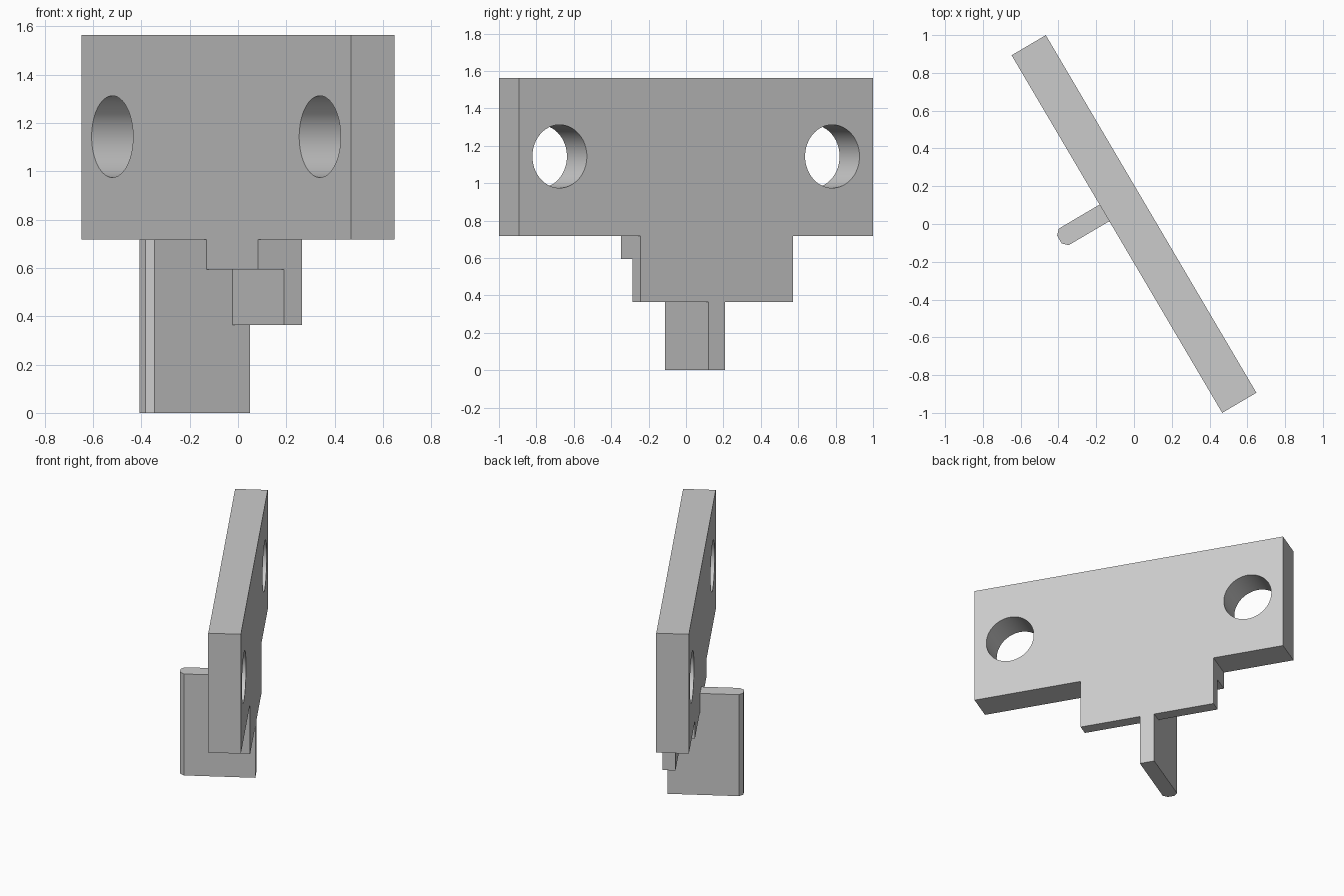
import bpy, bmesh, math
from mathutils import Matrix, Vector

cube = bpy.data.objects.get("Cube")
if cube:
    bpy.data.objects.remove(cube, do_unlink=True)

# The bracket is built along x, then turned about z
TURN = Matrix.Rotation(math.radians(-59.5), 4, 'Z')
HALF_T = 0.105          # half plate thickness
LEDGE = 0.02            # inner face of the thin lower lip
Z_LIP, Z_STEP, Z_PLATE, Z_TOP = 0.364, 0.594, 0.718, 1.563
MID = -0.13             # centre of stem and fin along the plate

grey = bpy.data.materials.new("plain grey")
grey.use_nodes = True
grey.diffuse_color = (0.6, 0.6, 0.6, 1)
grey.node_tree.nodes["Principled BSDF"].inputs["Base Color"].default_value = (0.6, 0.6, 0.6, 1)


def extrude_profile(name, profile, x0, x1, chamfer_y=None, chamfer=0.027):
    """Extrude a (y, z) outline along x; optionally chamfer upright edges at one y."""
    bm = bmesh.new()
    face = bm.faces.new([bm.verts.new((x0, y, z)) for y, z in profile])
    new = bmesh.ops.extrude_face_region(bm, geom=[face])["geom"]
    bmesh.ops.translate(bm, vec=Vector((x1 - x0, 0, 0)),
                        verts=[g for g in new if isinstance(g, bmesh.types.BMVert)])
    if chamfer_y is not None:
        edges = [e for e in bm.edges
                 if all(abs(v.co.y - chamfer_y) < 1e-4 for v in e.verts)
                 and abs(e.verts[0].co.z - e.verts[1].co.z) > 0.1]
        bmesh.ops.bevel(bm, geom=edges, offset=chamfer, segments=1, affect='EDGES')
    bmesh.ops.recalc_face_normals(bm, faces=bm.faces)
    mesh = bpy.data.meshes.new(name)
    bm.to_mesh(mesh)
    bm.free()
    mesh.materials.append(grey)
    obj = bpy.data.objects.new(name, mesh)
    bpy.context.collection.objects.link(obj)
    obj.matrix_world = TURN
    return obj


# Mounting plate
plate = extrude_profile("mounting_plate",
                        [(-HALF_T, Z_PLATE), (HALF_T, Z_PLATE), (HALF_T, Z_TOP), (-HALF_T, Z_TOP)],
                        -1.0985, 1.0985)

# Two round through holes
for side in (-1, 1):
    place = TURN @ Matrix.Translation((side * 0.846, 0, 1.143)) @ Matrix.Rotation(math.pi / 2, 4, 'X')
    bpy.ops.mesh.primitive_cylinder_add(vertices=64, radius=0.169, depth=0.6)
    cutter = bpy.context.object
    cutter.name = "hole_cutter"
    cutter.hide_render = True
    cutter.matrix_world = place
    cutter.data.materials.append(grey)
    mod = plate.modifiers.new("hole", 'BOOLEAN')
    mod.operation, mod.solver, mod.object = 'DIFFERENCE', 'EXACT', cutter
    bpy.ops.object.select_all(action='DESELECT')
    bpy.context.view_layer.objects.active = plate
    plate.select_set(True)
    bpy.ops.object.modifier_apply(modifier=mod.name)
    bpy.data.objects.remove(cutter, do_unlink=True)
bpy.ops.object.shade_smooth_by_angle(angle=math.radians(30))

# Stepped stem: full thickness above, thin lip below
step = [(LEDGE, Z_LIP), (LEDGE, Z_STEP), (-HALF_T, Z_STEP), (-HALF_T, Z_PLATE)]
extrude_profile("stepped_stem", step + [(HALF_T, Z_PLATE), (HALF_T, Z_LIP)],
                MID - 0.473, MID + 0.473)

# Upright fin fitted around the stem, with a chamfered outer end
TIP = -0.382
extrude_profile("fin", [(TIP, 0), (HALF_T, 0), (HALF_T, Z_LIP)] + step + [(TIP, Z_PLATE)],
                MID - 0.051, MID + 0.051, chamfer_y=TIP)
